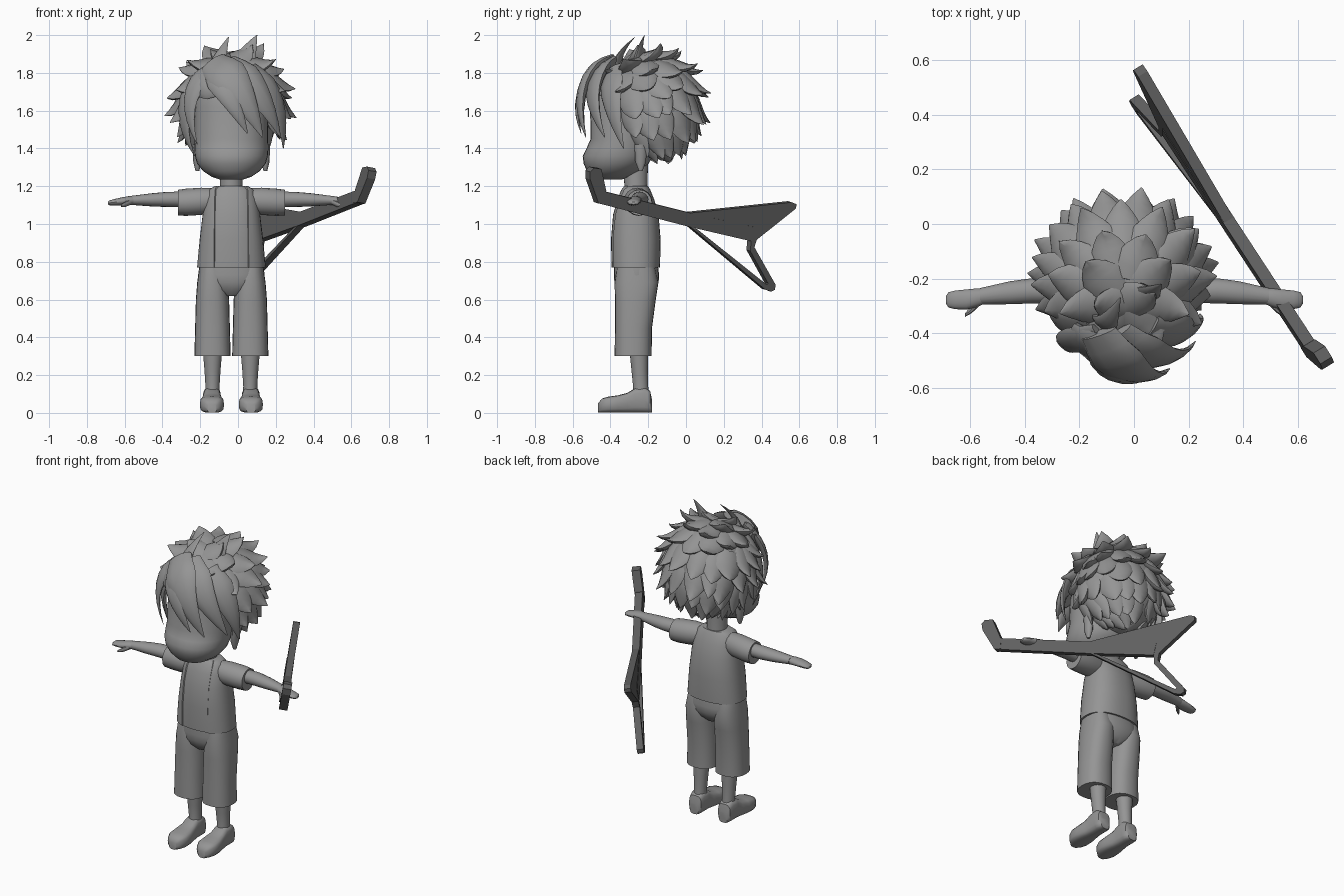
import bpy, bmesh, math, random
from mathutils import Vector as V

if "Cube" in bpy.data.objects:
    bpy.data.objects.remove(bpy.data.objects["Cube"])

random.seed(4)
CX = -0.035  # symmetry line of the figure
X, Y, Z = V((1, 0, 0)), V((0, 1, 0)), V((0, 0, 1))


def material(name, g):
    m = bpy.data.materials.new(name)
    m.diffuse_color = (g, g, g, 1)
    m.use_nodes = True
    m.node_tree.nodes["Principled BSDF"].inputs["Base Color"].default_value = m.diffuse_color
    return m


GREY = material("mid grey", 0.3)
DARK = material("dark grey", 0.12)


def finish(name, bm, mat=GREY, angle=40):
    bmesh.ops.recalc_face_normals(bm, faces=bm.faces)
    me = bpy.data.meshes.new(name)
    bm.to_mesh(me)
    bm.free()
    ob = bpy.data.objects.new(name, me)
    bpy.context.collection.objects.link(ob)
    me.materials.append(mat)
    if angle:
        bpy.ops.object.select_all(action='DESELECT')
        ob.select_set(True)
        bpy.context.view_layer.objects.active = ob
        bpy.ops.object.shade_smooth_by_angle(angle=math.radians(angle))
    return ob


def skin(bm, rings):
    """Bridge successive closed rings of points and cap both ends."""
    vs = [[bm.verts.new(p) for p in r] for r in rings]
    n = len(vs[0])
    for a, b in zip(vs, vs[1:]):
        for i in range(n):
            j = (i + 1) % n
            bm.faces.new((a[i], a[j], b[j], b[i]))
    bm.faces.new(vs[0])
    bm.faces.new(vs[-1][::-1])


def ring(c, u, v, ru, rv, n=24, e=1.0, a0=0, a1=2 * math.pi):
    """Superellipse ring, or an arc of one."""
    out = []
    full = a1 - a0 > 6.28
    for i in range(n):
        a = a0 + (a1 - a0) * i / (n if full else n - 1)
        s, k = math.sin(a), math.cos(a)
        out.append(V(c) + u * ru * math.copysign(abs(k) ** e, k)
                   + v * rv * math.copysign(abs(s) ** e, s))
    return out


def upright(name, x, rows, e=1.0, n=24):
    """Loft of rows (z, y, rx, ry) at a fixed x."""
    bm = bmesh.new()
    skin(bm, [ring((x, y, z), X, Y, rx, ry, n, e) for z, y, rx, ry in rows])
    return finish(name, bm)


def sideways(name, side, rows, n=16):
    """Loft along x of rows (distance from centre, y, z, ry, rz)."""
    bm = bmesh.new()
    skin(bm, [ring((CX + side * d, y, z), Y, Z, ry, rz, n) for d, y, z, ry, rz in rows])
    return finish(name, bm)


# Shirt, neck and head
upright("shirt", CX, [(.77, -.268, .172, .126), (.92, -.268, .16, .129), (1.05, -.268, .145, .118),
                      (1.13, -.268, .132, .095), (1.18, -.268, .112, .075), (1.2, -.268, .075, .06)], .85, 32)
upright("neck", CX, [(1.15, -.265, .065, .065), (1.2, -.265, .06, .06), (1.34, -.27, .06, .07)])
upright("head", CX, [(1.235, -.40, .06, .06), (1.25, -.40, .105, .10), (1.28, -.385, .15, .14),
                     (1.32, -.37, .182, .172), (1.36, -.36, .193, .187), (1.4, -.35, .196, .177),
                     (1.45, -.34, .194, .165), (1.62, -.32, .195, .188),
                     (1.72, -.3, .185, .18), (1.82, -.28, .13, .12)], .95, 32)

# Open vest: a thin shell with a gap down the front
bm = bmesh.new()
rings = []
for z, rx, ry in [(.77, .182, .131), (.92, .168, .134), (1.05, .152, .123),
                  (1.13, .14, .1), (1.18, .12, .08), (1.2, .09, .068)]:
    g = math.asin(min(.85, .082 / rx))
    arc = (32, .85, -math.pi / 2 + g, 1.5 * math.pi - g)
    rings.append(ring((CX, -.268, z), X, Y, rx, ry, *arc)
                 + ring((CX, -.268, z), X, Y, rx - .012, ry - .009, *arc)[::-1])
skin(bm, rings)
finish("vest", bm)

# Trouser hips, then everything that comes in pairs
upright("trouser_hips", CX, [(.62, -.265, .05, .07), (.65, -.264, .12, .1), (.69, -.262, .17, .117),
                             (.73, -.262, .176, .12), (.79, -.265, .168, .115)], .85)
for side, word in ((-1, "right"), (1, "left")):
    x = CX + side * .1
    upright(word + "_trouser_leg", x, [(.30, -.28, .096, .098), (.45, -.278, .092, .098),
                                       (.6, -.268, .088, .108), (.69, -.262, .081, .116),
                                       (.78, -.265, .068, .1)], .85)
    upright(word + "_leg", x, [(.08, -.24, .04, .045), (.14, -.24, .037, .04),
                               (.22, -.245, .042, .043), (.34, -.25, .052, .05)])
    # Shoe lofted from heel to rounded toe: y, half width, height
    bm = bmesh.new()
    skin(bm, [ring((x + side * .003, y, h / 2 + .001), X, Z, w, h / 2, 16, .6) for y, w, h in
              [(-.18, .03, .07), (-.19, .043, .115), (-.22, .048, .135), (-.27, .047, .13),
               (-.31, .052, .105), (-.36, .062, .092), (-.41, .064, .085),
               (-.445, .05, .075), (-.465, .025, .05)]])
    finish(word + "_shoe", bm)
    sideways(word + "_sleeve", side, [(.09, -.262, 1.125, .06, .065), (.16, -.258, 1.12, .072, .072),
                                      (.24, -.25, 1.115, .072, .072), (.283, -.248, 1.113, .068, .068)])
    sideways(word + "_arm", side, [(.24, -.247, 1.13, .042, .042), (.34, -.245, 1.13, .046, .04),
                                   (.42, -.252, 1.128, .042, .035), (.53, -.265, 1.125, .03, .024)])
    sideways(word + "_hand", side, [(.51, -.265, 1.125, .026, .022), (.54, -.27, 1.124, .034, .024),
                                    (.58, -.277, 1.12, .037, .021), (.62, -.278, 1.115, .034, .017),
                                    (.645, -.278, 1.112, .028, .013), (.654, -.278, 1.11, .014, .006)])
    bm = bmesh.new()
    skin(bm, [ring((CX + side * d, y, z), Y, Z, r, r, 8) for d, y, z, r in
              [(.53, -.285, 1.118, .014), (.56, -.312, 1.105, .015), (.585, -.335, 1.097, .006)]])
    finish(word + "_thumb", bm)
    upright(word + "_ear", CX + side * .18, [(1.28, -.24, .01, .01), (1.33, -.24, .022, .03),
                                             (1.42, -.24, .025, .035)], n=10)

# Hair: rounded core
HC, HR = V((CX, -.185, 1.625)), V((.262, .24, .275))
bm = bmesh.new()
bmesh.ops.create_uvsphere(bm, u_segments=32, v_segments=20, radius=1)
for v in bm.verts:
    v.co = HC + v.co * HR
finish("hair_core", bm)


def lock(bm, a, b, c, width, thick=.4, n=8, steps=6):
    """Flat tapered tuft curving from a through b to c, broad side facing off the head."""
    ctrl = b * 2 - (a + c) / 2
    for_ring = []
    for i in range(steps + 1):
        t = i / steps
        p = a * (1 - t) ** 2 + ctrl * 2 * t * (1 - t) + c * t * t
        d = ((ctrl - a) * (1 - t) + (c - ctrl) * t).normalized()
        s = d.cross(p - HC).normalized()
        w = width * min(1, .7 + t) * max(.015, 1 - max(0, t - .25) / .75) ** .8
        for_ring.append(ring(p, s, s.cross(d), w, w * thick, n))
    skin(bm, for_ring)


def tuft(bm, az, el, w, along, out):
    """Tuft growing from the core; az 0 is the back, el is elevation."""
    d = V((math.sin(az) * math.cos(el), math.cos(az) * math.cos(el), math.sin(el)))
    p = HC + d * HR
    nrm = V((d.x / HR.x, d.y / HR.y, d.z / HR.z)).normalized()
    f = p - (HC + V((0, -.14, .27)))
    f = (f - nrm * f.dot(nrm)).normalized()
    lock(bm, p - f * .09 - nrm * .035, p + f * along * .25 + nrm * out * .2,
         p + f * along + nrm * out, w, steps=5)


# Hair tiers: elevation, count, half sweep from the back, width, length along, length out
TIERS = [(66, 6, 180, .085, .05, .09), (44, 11, 180, .09, .06, .09),
         (22, 12, 138, .088, .07, .085), (2, 12, 126, .082, .08, .08),
         (-20, 12, 120, .076, .08, .065), (-42, 11, 115, .062, .07, .055),
         (-62, 8, 110, .046, .06, .04)]
j = random.uniform
for k, (el, cnt, sweep, w, al, out) in enumerate(TIERS):
    bm = bmesh.new()
    for i in range(cnt):
        f = (i + .5) / cnt * 2 - 1
        tuft(bm, math.radians(f * sweep + j(-5, 5)), math.radians(el + j(-5, 5)),
             w * j(.9, 1.12), al * j(.8, 1.2), out * j(.75, 1.15))
    finish("hair_tier_%d" % (k + 1), bm, angle=50)

# Front hair: sweeping fringe, side locks and crown tips (start, middle, end, width)
FRINGE = [((-.13, -.40, 1.85), (.0, -.545, 1.71), (.13, -.53, 1.46), .115),
          ((-.06, -.40, 1.85), (.10, -.49, 1.70), (.225, -.43, 1.46), .1),
          ((-.13, -.43, 1.82), (-.05, -.56, 1.68), (.05, -.555, 1.48), .08),
          ((.06, -.38, 1.82), (.2, -.39, 1.64), (.24, -.33, 1.40), .085),
          ((-.13, -.40, 1.83), (-.25, -.44, 1.66), (-.215, -.45, 1.42), .065),
          ((-.16, -.36, 1.80), (-.28, -.35, 1.60), (-.23, -.35, 1.36), .08),
          ((-.22, -.40, 1.74), (-.08, -.46, 1.75), (.12, -.44, 1.68), .11),
          ((-.12, -.34, 1.78), (-.10, -.36, 1.87), (-.05, -.27, 1.99), .06),
          ((.02, -.25, 1.82), (.05, -.25, 1.9), (.1, -.22, 2.0), .07)]
bm = bmesh.new()
for a, b, c, w in FRINGE:
    lock(bm, V(a), V(b), V(c), w, .35, 10, 8)
finish("hair_fringe", bm, angle=50)

# Guitar, drawn as (y, z) outlines on a slanted plane
NRM = V((1, .607, -.19)).normalized()


def plate(name, outline, t=.04):
    bm = bmesh.new()
    mid = [V((.66 - .607 * (y + .49) + .19 * (z - 1.1), y, z)) for y, z in outline]
    skin(bm, [[p + NRM * t / 2 for p in mid], [p - NRM * t / 2 for p in mid]])
    finish(name, bm, DARK, 0)


plate("guitar_neck", [(-.455, 1.108), (-.44, 1.175), (.02, 1.06), (.36, .985), (.335, .912), (.0, .99)], .045)
plate("guitar_headstock", [(-.50, 1.30), (-.46, 1.295), (-.435, 1.18), (-.44, 1.108),
                           (-.475, 1.112), (-.52, 1.24), (-.52, 1.28)], .05)
plate("guitar_upper_wing", [(0, 1.06), (.55, 1.118), (.575, 1.108), (.572, 1.085),
                            (.365, .92), (.335, .912), (.1, .97)])
plate("guitar_lower_rail", [(.01, .99), (.05, .975), (.43, .672), (.445, .645), (.41, .655)])
plate("guitar_tail_rail", [(.33, .86), (.335, .912), (.365, .92), (.352, .88), (.465, .68),
                           (.46, .655), (.44, .645), (.41, .672), (.425, .688)])
